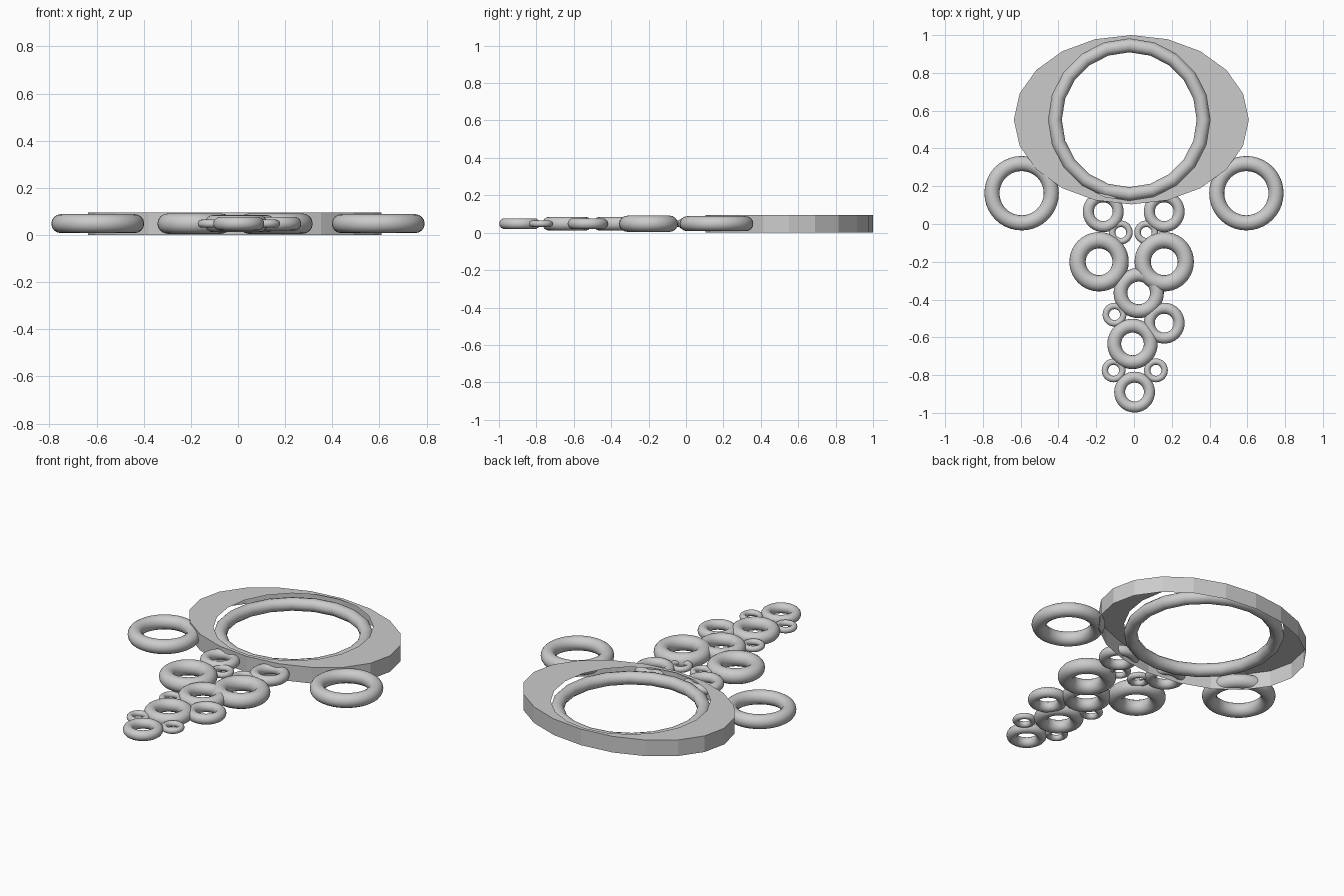
import bpy, bmesh
from math import cos, sin, pi

if "Cube" in bpy.data.objects:
    bpy.data.objects.remove(bpy.data.objects["Cube"])

ZC = 0.048          # shared mid height of every ring
PX, PY = -0.014, 0.552


def ring(name, x, y, outer, inner, major=40, minor=16):
    r = (outer - inner) / 2
    bpy.ops.mesh.primitive_torus_add(
        location=(x, y, ZC), major_radius=(outer + inner) / 2, minor_radius=r,
        major_segments=major, minor_segments=minor)
    ob = bpy.context.object
    ob.name = name
    bpy.ops.object.shade_smooth_by_angle(angle=pi / 5)
    return ob


def loop(bm, cx, cy, rx, ry, z, n=20):
    return [bm.verts.new((cx + rx * cos(2 * pi * i / n), cy + ry * sin(2 * pi * i / n), z))
            for i in range(n)]


# Oval plate: flat top with a round hole, outer skirt, open underneath
bm = bmesh.new()
hole = loop(bm, -0.025, PY, 0.428, 0.428, 0.095)
top = loop(bm, PX, PY, 0.622, 0.448, 0.095)
low = loop(bm, PX, PY, 0.622, 0.448, 0.0)
for i in range(20):
    j = (i + 1) % 20
    bm.faces.new((hole[i], top[i], top[j], hole[j]))
    bm.faces.new((top[i], low[i], low[j], top[j]))
mesh = bpy.data.meshes.new("oval_plate")
bm.to_mesh(mesh)
bm.free()
bpy.context.collection.objects.link(bpy.data.objects.new("oval_plate", mesh))

# Large ring set in the plate
ring("main_ring", -0.025, PY, 0.43, 0.357, 20, 12)

# Side rings
for s, side in ((-1, "left"), (1, "right")):
    ring("side_ring_" + side, s * 0.595, 0.163, 0.197, 0.117)

# Hanging cluster, grouped by ring size (outer, inner radius)
cluster = {
    "large_link": (0.157, 0.071, [(-0.185, -0.2), (0.16, -0.2)]),
    "medium_link": (0.133, 0.06, [(0.025, -0.365), (-0.008, -0.635)]),
    "small_link": (0.108, 0.05, [(-0.163, 0.065), (0.16, 0.065), (0.16, -0.525), (0.003, -0.89)]),
    "tiny_link": (0.063, 0.029, [(-0.07, -0.045), (0.065, -0.045), (-0.103, -0.48),
                                 (-0.108, -0.775), (0.116, -0.775)]),
}
for name, (outer, inner, spots) in cluster.items():
    for x, y in spots:
        ring(name, x, y, outer, inner)
